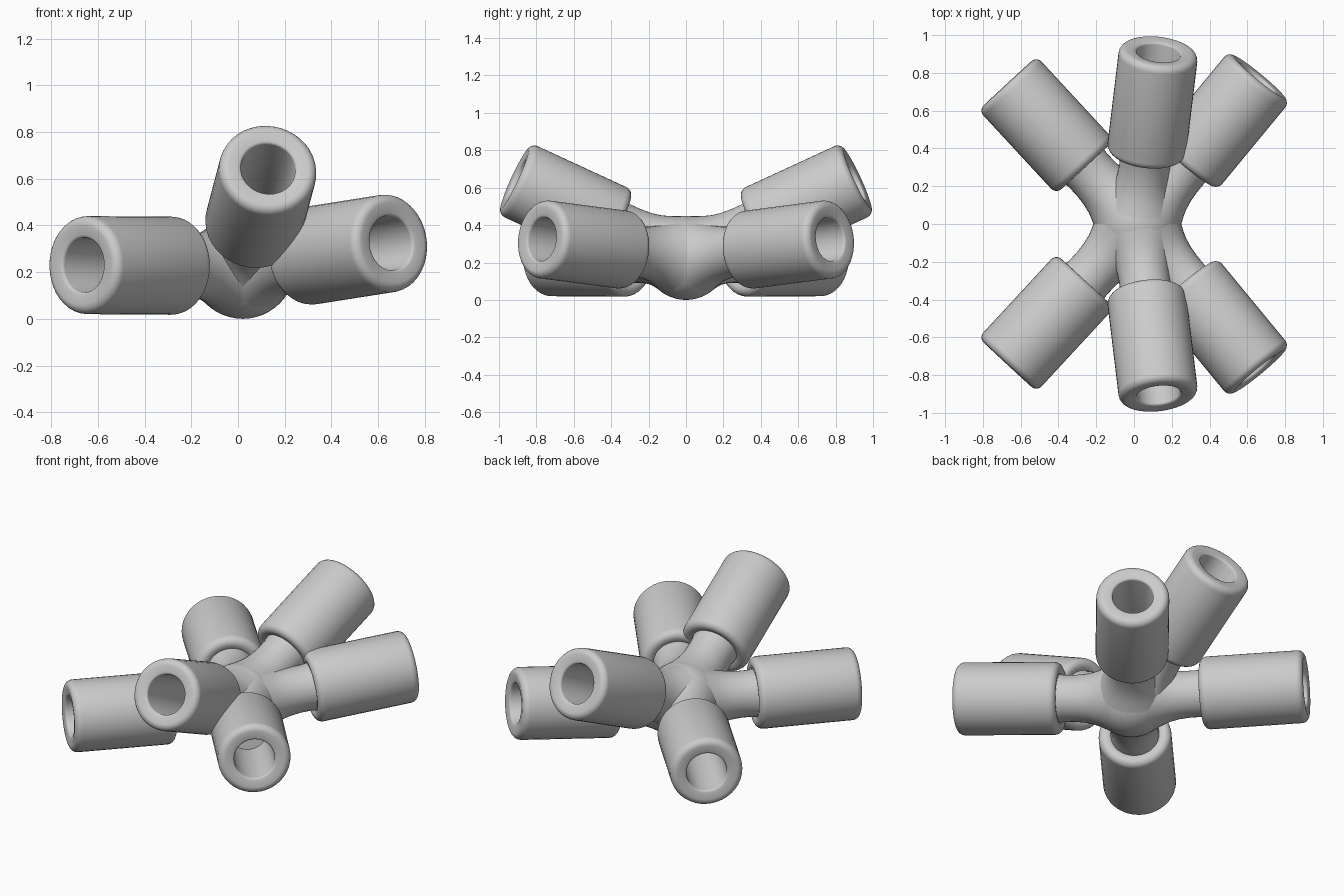
import bpy, bmesh, math
from mathutils import Vector

if "Cube" in bpy.data.objects:
    bpy.data.objects.remove(bpy.data.objects["Cube"])

HUB = Vector((0.02, 0, 0.225))
SIDES = 40

grey = bpy.data.materials.new("plain grey")
grey.use_nodes = True
colour = (0.6, 0.6, 0.6, 1)
grey.diffuse_color = colour
grey.node_tree.nodes["Principled BSDF"].inputs["Base Color"].default_value = colour


def arc(centre_r, centre_d, radius, start, end, steps=5):
    """Points of a rounded corner in a (radius, distance) profile."""
    points = []
    for i in range(steps + 1):
        a = math.radians(start + (end - start) * i / steps)
        points.append((centre_r + radius * math.cos(a), centre_d + radius * math.sin(a)))
    return points


def finish(obj):
    obj.data.materials.append(grey)
    bpy.ops.object.select_all(action="DESELECT")
    obj.select_set(True)
    bpy.context.view_layer.objects.active = obj
    bpy.ops.object.shade_smooth_by_angle(angle=math.radians(40))


def lathe(name, profile, direction):
    """Spin a profile round z, aim it outwards from the hub, mirror it front to back."""
    bm = bmesh.new()
    verts = [bm.verts.new((r, 0, d)) for r, d in profile]
    edges = [bm.edges.new(pair) for pair in zip(verts, verts[1:])]
    bmesh.ops.spin(bm, geom=verts + edges, cent=(0, 0, 0), axis=(0, 0, 1),
                   angle=math.tau, steps=SIDES)
    bmesh.ops.remove_doubles(bm, verts=bm.verts, dist=0.0005)
    bmesh.ops.recalc_face_normals(bm, faces=bm.faces)
    turn = direction.to_track_quat("Z", "Y").to_matrix().to_4x4()
    bmesh.ops.transform(bm, matrix=turn, verts=bm.verts)
    bmesh.ops.translate(bm, vec=HUB, verts=bm.verts)
    mesh = bpy.data.meshes.new(name)
    bm.to_mesh(mesh)
    bm.free()
    obj = bpy.data.objects.new(name, mesh)
    bpy.context.collection.objects.link(obj)
    finish(obj)
    mirror = obj.modifiers.new("Mirror", "MIRROR")
    mirror.use_axis = (False, True, False)
    mirror.use_mirror_merge = False


# Round hub
bpy.ops.mesh.primitive_uv_sphere_add(segments=48, ring_count=24, radius=0.225, location=HUB)
hub = bpy.context.object
hub.name = "hub"
finish(hub)

# Stem flaring into the hub, and into the shoulder of the sleeve
stem = [(0, 0.08), (0.2, 0.1), (0.181, 0.14), (0.164, 0.18), (0.15, 0.22), (0.14, 0.27),
        (0.135, 0.33), (0.135, 0.39), (0.14, 0.42), (0.14, 0.46), (0, 0.46)]

# Thick sleeve with rounded ends and a blind bore
sleeve = [(0, 0.43), (0.13, 0.43), (0.145, 0.415)]
sleeve += arc(0.17, 0.45, 0.04, -90, 0)
sleeve += arc(0.172, 0.977, 0.038, 0, 90)
sleeve += arc(0.13, 0.995, 0.013, 90, 180, 3)
sleeve += [(0.115, 0.51), (0, 0.51)]

# Front arms; each is mirrored to the back
arms = {
    "right": Vector((-0.68, -0.735, 0.005)),
    "upper": Vector((0.11, -0.91, 0.42)),
    "left": Vector((0.635, -0.77, 0.1)),
}
for side, direction in arms.items():
    lathe(side + "_stems", stem, direction)
    lathe(side + "_sleeves", sleeve, direction)
